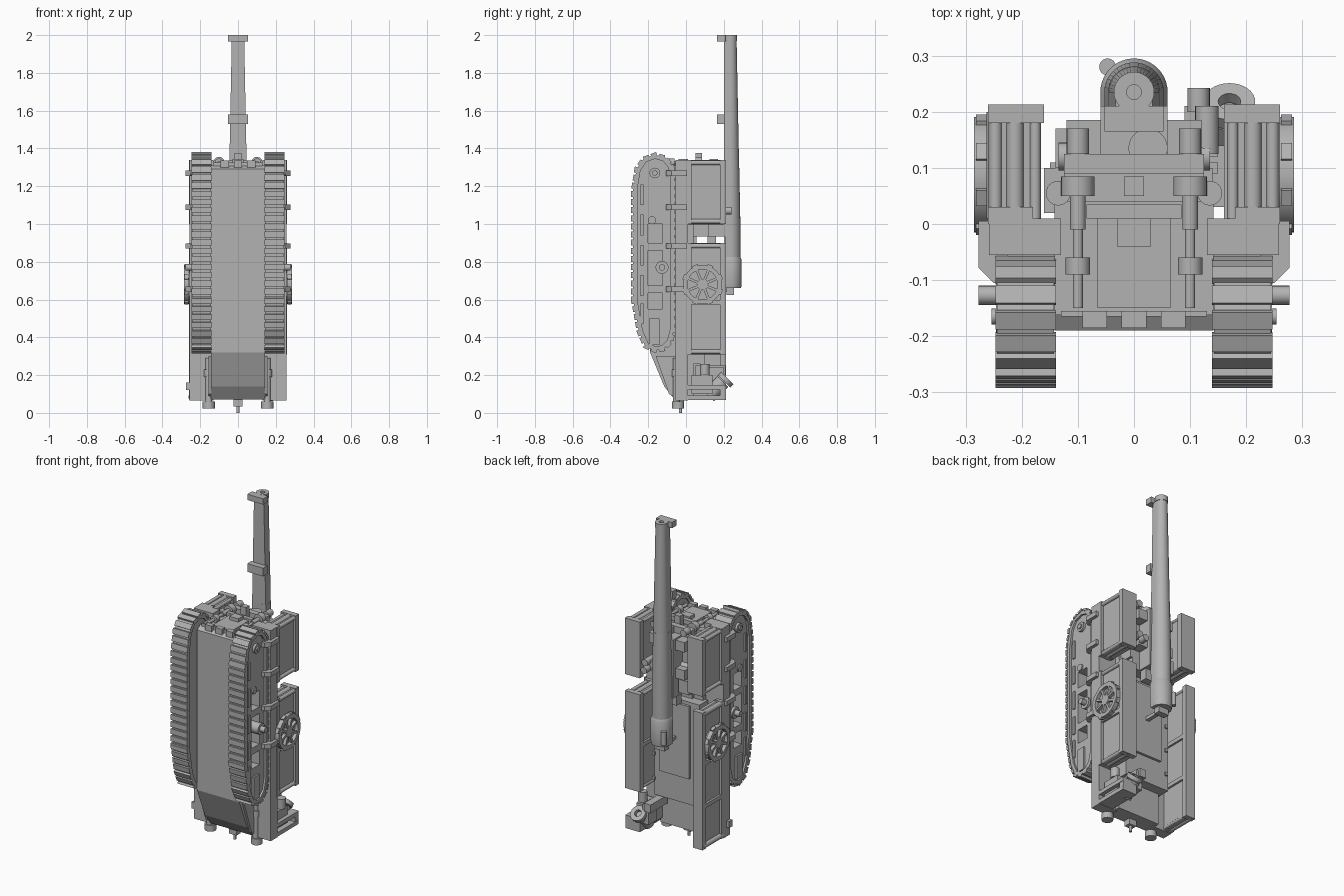
import bpy, bmesh
from math import pi, cos, sin
from mathutils import Vector, Matrix

cube = bpy.data.objects.get("Cube")
if cube:
    bpy.data.objects.remove(cube, do_unlink=True)

grey = bpy.data.materials.new("primer_grey")
grey.use_nodes = True
grey.diffuse_color = (0.45, 0.45, 0.45, 1)
grey.node_tree.nodes["Principled BSDF"].inputs["Base Color"].default_value = (0.45, 0.45, 0.45, 1)


def finish(bm, name, smooth=False):
    bmesh.ops.recalc_face_normals(bm, faces=bm.faces)
    mesh = bpy.data.meshes.new(name)
    bm.to_mesh(mesh)
    bm.free()
    mesh.materials.append(grey)
    ob = bpy.data.objects.new(name, mesh)
    bpy.context.collection.objects.link(ob)
    if smooth:
        bpy.ops.object.select_all(action="DESELECT")
        bpy.context.view_layer.objects.active = ob
        ob.select_set(True)
        bpy.ops.object.shade_smooth_by_angle(angle=0.6)
    return ob


def add_box(bm, x, y, z, rot=None):
    """Box from (low, high) ranges, turned about its own centre."""
    mid = Vector([sum(r) / 2 for r in (x, y, z)])
    size = [abs(r[1] - r[0]) for r in (x, y, z)]
    turn = rot.to_4x4() if rot else Matrix()
    bmesh.ops.create_cube(bm, size=1, matrix=Matrix.Translation(mid) @ turn @ Matrix.Diagonal((*size, 1)))


def boxes(name, *ranges):
    bm = bmesh.new()
    for r in ranges:
        add_box(bm, *r)
    return finish(bm, name)


def rod(name, a, b, r, sides=24):
    a, b = Vector(a), Vector(b)
    bm = bmesh.new()
    turn = (b - a).to_track_quat("Z", "Y").to_matrix().to_4x4()
    bmesh.ops.create_cone(bm, cap_ends=True, segments=sides, radius1=r, radius2=r,
                          depth=(b - a).length, matrix=Matrix.Translation((a + b) / 2) @ turn)
    return finish(bm, name, True)


def prism(name, outline, x0, x1):
    """Extrude a (y, z) outline along x."""
    bm = bmesh.new()
    face = bm.faces.new([bm.verts.new((x0, y, z)) for y, z in outline])
    out = bmesh.ops.extrude_face_region(bm, geom=[face])
    bmesh.ops.translate(bm, vec=(x1 - x0, 0, 0), verts=[v for v in out["geom"] if isinstance(v, bmesh.types.BMVert)])
    return finish(bm, name)


def ring(name, centre, axis, r_out, r_in, half, sides=32):
    bm = bmesh.new()
    turn = Vector(axis).to_track_quat("Z", "Y").to_matrix()
    loops = []
    for r, h in ((r_out, half), (r_out, -half), (r_in, -half), (r_in, half)):
        loops.append([bm.verts.new(Vector(centre) + turn @ Vector((r * cos(2 * pi * i / sides), r * sin(2 * pi * i / sides), h)))
                      for i in range(sides)])
    for k in range(4):
        p, q = loops[k], loops[(k + 1) % 4]
        for i in range(sides):
            j = (i + 1) % sides
            bm.faces.new((p[i], p[j], q[j], q[i]))
    return finish(bm, name, True)


# Hull, deck and rear engine block
prism("hull", [(-.19, .32), (-.19, 1.29), (-.16, 1.31), (.04, 1.31), (.04, .07), (-.06, .07), (-.115, .14)], -.142, .142)
boxes("deck_block", ((-.16, .14), (.02, .1), (.26, .88)), ((-.1, .1), (.09, .115), (.42, .86)))
boxes("hull_end_plates", *[((x - .022, x + .022), (-.185, -.155), (1.30, 1.335)) for x in (-.07, 0, .07)],
      ((-.13, .13), (-.165, -.155), (1.30, 1.325)), ((-.065, .065), (-.15, .01), (1.30, 1.325)),
      ((-.03, .03), (-.04, .01), (1.31, 1.345)))
boxes("deck_edge_clips", *[((s * .135, s * .15), (.09, .11), (z, z + .02)) for s in (1, -1) for z in (.35, .5, .65)])

# Gun cradle between the upper side boxes
boxes("cradle", ((-.125, .125), (.02, .12), (1.0, 1.3)), ((-.06, .06), (.1, .21), (.935, 1.29)),
      ((-.11, .11), (.02, .12), (.935, 1.01)), ((-.05, .05), (.115, .16), (.87, .94)),
      ((-.08, .08), (.02, .055), (.87, .95)),
      ((-.125, .125), (.09, .125), (1.29, 1.33)), ((-.085, .085), (.01, .035), (1.28, 1.335)),
      ((-.018, .018), (.05, .085), (1.3, 1.375)))
rod("cradle_drum", (.025, .135, 1.24), (.025, .135, 1.325), .035)
boxes("cradle_feet", *[((s * .06, s * .12), (.08, .185), (z, z + .06)) for s in (1, -1) for z in (1.05, 1.22)])
rod("trunnion", (-.135, .12, 1.1), (.135, .12, 1.1), .025)


# Barrel: rounded back, flat front, tapering upward
def d_section(bm, w, front, z, sides=20):
    pts = [(w, front)] + [(w * cos(pi * i / sides), .235 + w * sin(pi * i / sides)) for i in range(sides + 1)] + [(-w, front)]
    return [bm.verts.new((x, y, z)) for x, y in pts]


def d_tube(name, sections):
    bm = bmesh.new()
    loops = [d_section(bm, *s) for s in sections]
    n = len(loops[0])
    for a, b in zip(loops, loops[1:]):
        for i in range(n):
            bm.faces.new((a[i], a[(i + 1) % n], b[(i + 1) % n], b[i]))
    bm.faces.new(loops[0])
    bm.faces.new(loops[-1])
    return finish(bm, name, True)


d_tube("barrel", [(.045, .205, .9), (.045, .2, 1.36), (.033, .2, 1.97)])
d_tube("barrel_sleeve", [(.053, .208, .7), (.053, .205, 1.0), (.046, .2, 1.34)])
d_tube("breech", [(.056, .21, .66), (.06, .21, .68), (.06, .21, .81), (.053, .208, .825)])
boxes("breech_block", ((-.035, .035), (.215, .255), (.625, .67)), ((-.012, .012), (.1, .23), (.64, .66)))
ring("muzzle", (0, .235, 1.985), (0, 0, 1), .036, .013, .0155)
boxes("barrel_clamps", ((-.053, .053), (.165, .21), (1.965, 2)), ((-.053, .053), (.165, .205), (1.53, 1.58)),
      ((-.05, .05), (.205, .23), (1.05, 1.085)))
rod("sight_tube", (-.047, .28, .68), (-.047, .28, .76), .015)

# Track outline, resampled for the pads
track = [(-.28, .6), (-.28, 1.18), (-.262, 1.29), (-.225, 1.345), (-.165, 1.367), (-.11, 1.352),
         (-.075, 1.31), (-.06, 1.25), (-.06, .45), (-.08, .375), (-.12, .337), (-.165, .33), (-.215, .352), (-.25, .43)]


def inset(pts, d):
    out = []
    for i, p in enumerate(pts):
        t = Vector(pts[(i + 1) % len(pts)]) - Vector(pts[i - 1])
        t.normalize()
        out.append((p[0] + t.y * d, p[1] - t.x * d))
    return out


def track_belt(name, s):
    bm = bmesh.new()
    n = len(track)
    loops = [[bm.verts.new((s * x, y, z)) for y, z in pts]
             for pts, x in ((track, .143), (track, .244), (inset(track, .022), .244), (inset(track, .022), .143))]
    for k in range(4):
        for i in range(n):
            j = (i + 1) % n
            bm.faces.new((loops[k][i], loops[k][j], loops[(k + 1) % 4][j], loops[(k + 1) % 4][i]))
    # Pads spaced evenly round the loop
    carry, step = 0, .043
    for i in range(n):
        a, b = Vector(track[i]), Vector(track[(i + 1) % n])
        d = b - a
        length, t = d.length, d.normalized()
        while carry < length:
            p = a + t * carry - Vector((t.y, -t.x)) * .004
            turn = Matrix(((1, 0, 0), (0, t.y, t.x), (0, -t.x, t.y)))
            add_box(bm, (s * .139, s * .247), (p.x - .007, p.x + .007), (p.y - .016, p.y + .016), turn)
            carry += step
        carry -= length
    return finish(bm, name)


for s, side in ((1, "left"), (-1, "right")):
    track_belt(side + "_track", s)
    plate = prism(side + "_track_frame", inset(track, .018), s * .148, s * .232)
    cut = boxes(side + "_frame_cutter", *[((s * .17, s * .3), (-.2, -.125), z) for z in ((.55, .635), (.675, .86), (.9, 1.0))])
    cut.hide_render = True
    cut.hide_set(True)
    mod = plate.modifiers.new("windows", "BOOLEAN")
    mod.object = cut
    mod.solver = "EXACT"
    boxes(side + "_frame_strips", *[((s * .225, s * .24), (-.24, -.225), (z, z + .11)) for z in (.47, .62, .78, .94, 1.1)],
          ((s * .22, s * .243), (-.195, -.14), (.36, .5)))
    for y, z, r, x in ((-.165, 1.27, .028, .246), (-.18, 1.02, .021, .24), (-.127, .77, .034, .246)):
        rod(side + "_hub", (s * .15, y, z), (s * x, y, z), r)
    rod(side + "_hub_cap", (s * .24, -.165, 1.27), (s * .254, -.165, 1.27), .014)
    rod(side + "_axle_end", (s * .24, -.127, .77), (s * .277, -.127, .77), .017)
    # Sponson shelf, lower cheek and chamfered outrigger brackets
    boxes(side + "_sponson", ((s * .13, s * .258), (-.055, .01), (.065, 1.34)))
    prism(side + "_cheek", [(-.16, .3), (-.05, .3), (-.05, .08), (-.09, .1)], s * .14, s * .155)
    bm = bmesh.new()
    for z in (.64, .87, 1.075, 1.255):
        ends = [[bm.verts.new((s * x, y, h)) for x, y in ((.225, .005), (.277, .005), (.277, -.078), (.25, -.105), (.225, -.105))]
                for h in (z, z + .028)]
        for loop in ends:
            bm.faces.new(loop)
        for i in range(5):
            j = (i + 1) % 5
            bm.faces.new((ends[0][i], ends[0][j], ends[1][j], ends[1][i]))
    finish(bm, side + "_brackets")
    # Side lockers: recessed panels between flanges and rolled end ribs
    spans = [(1.0, 1.34, .16), (.31, .9, .16)] if s > 0 else [(1.0, 1.34, .16), (.07, .9, .195)]
    for lo, hi, inner in spans:
        boxes(side + "_locker", ((s * (inner + .012), s * .245), (.005, .2), (lo + .005, hi - .012)),
              ((s * inner, s * .26), (.18, .213), (lo, hi)), ((s * (inner + .02), s * .26), (.0, .03), (lo, hi)))
        for z in (lo + .014, hi - .016):
            for x, r in ((inner + .016, .01), (inner + .052, .016), (.247, .012)):
                rod(side + "_rib_roll", (s * x, .01, z), (s * x, .2, z), r, 12)
    ribs = ((.585, .16), (.135, .16), (.08, .16)) if s > 0 else ((.585, .195), (.325, .195))
    for z, inner in ribs:
        boxes(side + "_rib", ((s * inner, s * .258), (.0, .213), (z - .012, z + .012)))
    # Spoked side wheel
    c = Vector((s * .272, .088, .68))
    ring(side + "_wheel_rim", c, (1, 0, 0), .103, .08, .013)
    rod(side + "_wheel_disc", (s * .24, c.y, c.z), (s * .264, c.y, c.z), .09)
    rod(side + "_wheel_hub", (s * .24, c.y, c.z), (s * .283, c.y, c.z), .03)
    bm = bmesh.new()
    for i in range(8):
        turn = Matrix.Rotation(pi * i / 4 + pi / 8, 3, "X")
        for r0, w, l in ((.055, .007, .055), (.103, .015, .014)):
            m = c + turn @ Vector((0, 0, r0))
            add_box(bm, (m.x - .01, m.x + .01), (m.y - w, m.y + w), (m.z - l / 2, m.z + l / 2), turn)
    finish(bm, side + "_wheel_spokes")
    # Lower jacks and upper rams
    rod(side + "_jack", (s * .155, -.05, .05), (s * .155, -.05, .29), .018)
    rod(side + "_jack_foot", (s * .155, -.042, .022), (s * .155, -.042, .06), .032)
    rod(side + "_jack_collar", (s * .155, -.05, .19), (s * .155, -.05, .23), .025)
    for y0, y1, r in ((-.15, .0, .009), (-.09, -.06, .022), (-.01, .055, .014), (.05, .085, .03), (.125, .17, .02)):
        rod(side + "_ram", (s * .1, y0, 1.325), (s * .1, y1, 1.325), r)
    rod(side + "_lamp", (s * .135, .055, 1.27), (s * .135, .055, 1.32), .022)

# Tow hook
rod("tow_pin", (0, -.03, 0), (0, -.03, .08), .008)
boxes("tow_block", ((-.025, .025), (-.05, -.01), (.035, .075)))
boxes("small_side_plate", ((-.275, -.255), (-.05, -.02), (.12, .16)))

# Control cab at the lower left, with a tilted round hatch
boxes("control_cab", ((.13, .235), (.03, .14), (.1, .2)), ((.09, .135), (.05, .21), (.2, .25)),
      ((.16, .255), (.18, .213), (.07, .14)), ((.11, .15), (.12, .2), (.12, .24)))
rod("cab_body", (.17, .12, .09), (.17, .195, .165), .04)
ring("cab_hatch", (.17, .21, .175), (0, 1, 1), .046, .02, .012)
rod("cab_stool", (.22, .1, .2), (.22, .1, .26), .025)

# Loading gear beside the barrel
boxes("loading_gear", ((-.14, -.07), (.1, .17), (.96, 1.04)))
rod("loading_drum", (.13, .125, 1.1), (.13, .21, 1.1), .021)
rod("loading_handle", (.115, .2, 1.07), (.115, .242, 1.07), .02)
